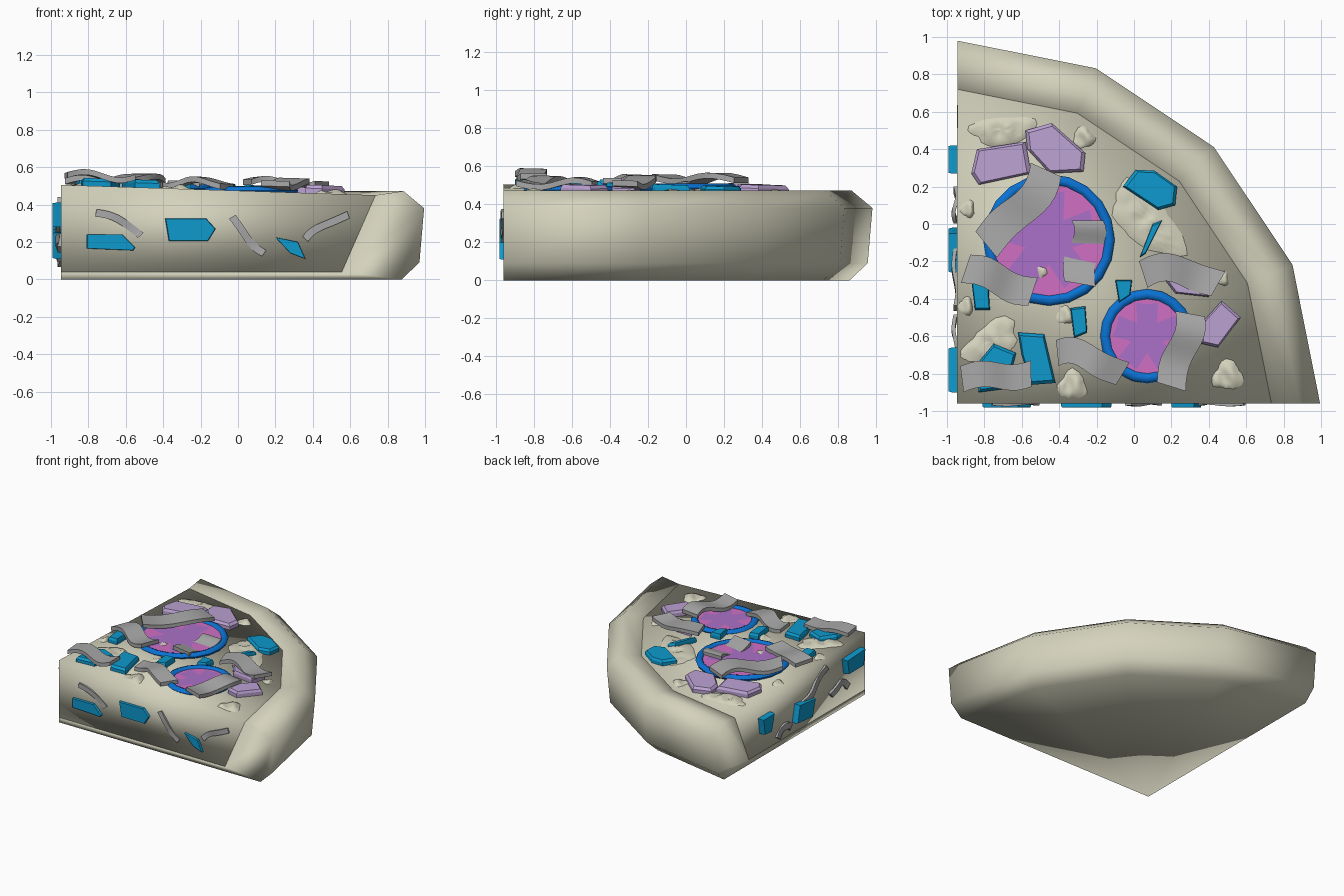
import bpy, bmesh, math, random
from mathutils import Vector

if "Cube" in bpy.data.objects:
    bpy.data.objects.remove(bpy.data.objects["Cube"])
random.seed(4)
TX, TY = -0.945, -0.96           # tip corner of the wedge


def mat(name, c):
    m = bpy.data.materials.new(name)
    m.diffuse_color = (*c, 1)
    m.use_nodes = True
    m.node_tree.nodes["Principled BSDF"].inputs["Base Color"].default_value = m.diffuse_color
    return m


CREAM = mat("cream dough", (0.66, 0.65, 0.51))
CYAN = mat("cyan", (0.004, 0.32, 0.61))
BLUE = mat("blue", (0.003, 0.17, 0.66))
PINK = mat("pink", (0.64, 0.16, 0.55))
PURPLE = mat("purple", (0.41, 0.16, 0.58))
LAVENDER = mat("lavender", (0.50, 0.36, 0.65))
GREY = mat("grey", (0.39, 0.39, 0.39))


def finish(name, bm, mats, smooth=None):
    bmesh.ops.remove_doubles(bm, verts=bm.verts, dist=1e-5)
    bmesh.ops.recalc_face_normals(bm, faces=bm.faces)
    me = bpy.data.meshes.new(name)
    bm.to_mesh(me)
    bm.free()
    for m in mats:
        me.materials.append(m)
    ob = bpy.data.objects.new(name, me)
    bpy.context.collection.objects.link(ob)
    if smooth == "all":
        me.shade_smooth()
    elif smooth:
        bpy.context.view_layer.objects.active = ob
        ob.select_set(True)
        bpy.ops.object.shade_smooth_by_angle(angle=math.radians(smooth))
        ob.select_set(False)
    return ob


def ztop(x, y):
    return 0.505 - 0.055 * min(math.hypot(x - TX, y - TY), 1.68) / 1.68


# maps from (u, v, height) to the top, front and left faces
def on_top(u, v, h): return (u, v, ztop(u, v) + h)
def on_front(u, v, h): return (u, TY - h, v)
def on_left(u, v, h): return (TX - h, u, v)


# wedge sweep of an (r, z) profile through a quarter turn, four segments
def wedge(name, prof):
    bm = bmesh.new()
    cols = []
    for k in range(5):
        a = k * math.pi / 8
        cols.append([bm.verts.new((TX + r * math.cos(a), TY + r * math.sin(a), z)) for r, z in prof])
    n = len(prof)
    for k in range(4):
        for i in range(n):
            j = (i + 1) % n
            if prof[i][0] + prof[j][0] > 0:
                bm.faces.new((cols[k][i], cols[k][j], cols[k + 1][j], cols[k + 1][i]))
    bm.faces.new(cols[0])
    bm.faces.new(cols[4][::-1])
    bmesh.ops.dissolve_degenerate(bm, edges=bm.edges, dist=1e-5)
    return finish(name, bm, [CREAM], "all")


wedge("crust_and_base", [(0, 0), (1.82, 0), (1.915, 0.09), (1.94, 0.38), (1.83, 0.472),
                         (1.68, 0.45), (1.5, 0.04), (0, 0.04)])
wedge("filling", [(0, 0.04), (1.5, 0.04), (1.68, 0.45), (0, 0.505)])


# chopped piece: prism with a slightly smaller top
def chunk(name, pts, m, h, place=on_top, taper=0.88):
    bm = bmesh.new()
    cx = sum(p[0] for p in pts) / len(pts)
    cy = sum(p[1] for p in pts) / len(pts)
    lo = [bm.verts.new(place(u, v, -0.01)) for u, v in pts]
    mid = [bm.verts.new(place(u, v, h * 0.6)) for u, v in pts]
    hi = [bm.verts.new(place(cx + (u - cx) * taper, cy + (v - cy) * taper, h)) for u, v in pts]
    n = len(pts)
    for a, b in ((lo, mid), (mid, hi)):
        for i in range(n):
            j = (i + 1) % n
            bm.faces.new((a[i], a[j], b[j], b[i]))
    bm.faces.new(lo[::-1])
    bm.faces.new(hi)
    finish(name, bm, [m])


for i, p in enumerate([
    [(-.06, .2), (.01, .29), (.11, .285), (.23, .2), (.22, .1), (.13, .075)],
    [(.03, -.18), (.1, 0), (.15, .02), (.06, -.16)],
    [(-.1, -.3), (-.01, -.3), (-.02, -.38), (-.08, -.42)],
    [(-.34, -.45), (-.26, -.44), (-.25, -.58), (-.32, -.61)],
    [(-.87, -.3), (-.78, -.3), (-.77, -.46), (-.85, -.46)],
    [(-.62, -.58), (-.48, -.59), (-.42, -.85), (-.55, -.86), (-.6, -.7)],
    [(-.75, -.64), (-.63, -.69), (-.68, -.88), (-.83, -.9), (-.84, -.75)],
]):
    chunk(f"cyan_chunk_{i}", p, CYAN, 0.042)
for i, p in enumerate([
    [(-.84, .4), (-.58, .44), (-.55, .27), (-.83, .21), (-.87, .27)],
    [(-.58, .5), (-.44, .54), (-.26, .38), (-.27, .28), (-.45, .27), (-.57, .4)],
    [(.47, -.41), (.57, -.5), (.45, -.66), (.36, -.64), (.37, -.52)],
    [(.12, -.24), (.43, -.27), (.4, -.39), (.22, -.37)],
]):
    chunk(f"lavender_chunk_{i}", p, LAVENDER, 0.045)
for i, p in enumerate([
    [(-.81, .24), (-.62, .24), (-.55, .17), (-.56, .155), (-.81, .165)],
    [(-.39, .325), (-.17, .325), (-.12, .27), (-.16, .205), (-.37, .205)],
    [(.2, .225), (.32, .2), (.36, .11), (.28, .14)],
]):
    chunk(f"front_chip_{i}", p, CYAN, 0.02, on_front, 0.97)
for i, p in enumerate([
    [(.27, .33), (.42, .33), (.4, .2), (.31, .19)],
    [(-.26, .25), (-.05, .27), (-.02, .13), (-.22, .11)],
    [(-.9, .41), (-.66, .4), (-.68, .28), (-.88, .28)],
]):
    chunk(f"left_chip_{i}", p, CYAN, 0.048, on_left, 0.95)


# wavy ribbon along a three-point path
def strip(name, path, w, place=on_top, base=0.03, wave=0.02, t=0.03, phase=0.0):
    a, b, c = [Vector(p) for p in path]
    bm = bmesh.new()
    rows, n = [], 10
    ctl = 2 * b - (a + c) / 2
    for i in range(n + 1):
        s = i / n
        p = a * (1 - s) ** 2 + ctl * 2 * s * (1 - s) + c * s * s
        d = ((ctl - a) * (1 - s) + (c - ctl) * s).normalized()
        q = Vector((-d.y, d.x))
        p = p + q * w * 0.12 * math.sin(s * 6.28)
        h = base + wave * math.sin(s * 6.28 + phase)
        l, r = p + q * w / 2, p - q * w / 2
        rows.append([bm.verts.new(place(*v, hh)) for v, hh in
                     ((l, h), (r, h), (r, h + t), (l, h + t))])
    for u, v in zip(rows, rows[1:]):
        for i in range(4):
            j = (i + 1) % 4
            bm.faces.new((u[i], u[j], v[j], v[i]))
    bm.faces.new(rows[0][::-1])
    bm.faces.new(rows[-1])
    finish(name, bm, [GREY], 35)


for i, (p, w, b, ph) in enumerate([
    ([(-.47, .29), (-.6, .08), (-.79, -.11)], .18, .05, 0),
    ([(-.25, .02), (-.26, -.12), (-.29, -.32)], .17, .005, 1),
    ([(-.9, -.24), (-.72, -.3), (-.54, -.36)], .16, .025, 0),
    ([(.05, -.27), (.25, -.25), (.45, -.32)], .15, .04, 0),
    ([(.3, -.48), (.26, -.66), (.2, -.87)], .16, .03, 0),
    ([(-.41, -.69), (-.25, -.71), (-.06, -.8)], .14, .02, 4),
    ([(-.92, -.83), (-.73, -.81), (-.55, -.8)], .14, .04, 0),
]):
    strip(f"grey_strip_{i}", p, w, base=b, phase=ph)
for i, p in enumerate([[(-.76, .355), (-.62, .31), (-.52, .235)],
                       [(-.03, .335), (.05, .22), (.14, .14)],
                       [(.59, .345), (.45, .285), (.36, .215)]]):
    strip(f"front_strip_{i}", p, .04, on_front, base=-.005, wave=.005, t=.015)
for i, p in enumerate([[(.02, .11), (.1, .14), (.18, .08)],
                       [(-.14, .24), (-.3, .32), (-.45, .42)],
                       [(-.5, .17), (-.62, .22), (-.72, .16)]]):
    strip(f"left_strip_{i}", p, .05, on_left, base=0, wave=.01, t=.02)


# round slices: blue rim, pink disc with a purple star
def slice_(name, cx, cy, R, z):
    n, m, tube = 20, 8, 0.028
    rm = R - tube
    bm = bmesh.new()
    g = []
    for k in range(n):
        a = 2 * math.pi * k / n
        g.append([bm.verts.new((cx + (rm + tube * math.cos(b)) * math.cos(a),
                                cy + (rm + tube * math.cos(b)) * math.sin(a),
                                z + 0.8 * tube * math.sin(b)))
                  for b in [2 * math.pi * i / m for i in range(m)]])
    for k in range(n):
        for i in range(m):
            j, l = (i + 1) % m, (k + 1) % n
            bm.faces.new((g[k][i], g[k][j], g[l][j], g[l][i]))
    finish(name + "_rim", bm, [BLUE], 50)
    bm = bmesh.new()
    star = (.84, .76, .84, .4)
    rings = []
    for f in (lambda k: star[k % 4], lambda k: 1.0):
        rings.append([bm.verts.new((cx + rm * f(k) * math.cos(6.28318 * k / n),
                                    cy + rm * f(k) * math.sin(6.28318 * k / n), z + .006)) for k in range(n)])
    c = bm.verts.new((cx, cy, z + .006))
    for k in range(n):
        l = (k + 1) % n
        bm.faces.new((c, rings[0][k], rings[0][l])).material_index = 1
        bm.faces.new((rings[0][k], rings[1][k], rings[1][l], rings[0][l]))
    finish(name + "_disc", bm, [PINK, PURPLE])


slice_("large_slice", -.455, -.085, .352, .486)
slice_("small_slice", .07, -.6, .252, .474)


# bumpy melted lumps: rippled low domes with ragged outlines
def lump(name, x, y, rx, ry, ang, place=on_top):
    bm = bmesh.new()
    n, rings = 24, 6
    rag = [1 + .14 * math.sin(3 * k * 6.283 / n + x * 9) + random.uniform(-.07, .07) for k in range(n)]
    rows = []
    for r in range(rings + 1):
        row = []
        for k in range(n):
            s, a = r / rings, 2 * math.pi * k / n
            u, v = rx * s * rag[k] * math.cos(a), ry * s * rag[k] * math.sin(a)
            h = (1 - s ** 4) * (.018 + .011 * math.sin(u * 60) * math.cos(v * 25)) - .003
            row.append(bm.verts.new(place(x + u * math.cos(ang) - v * math.sin(ang),
                                          y + u * math.sin(ang) + v * math.cos(ang), h)))
        rows.append(row)
    for p, q in zip(rows, rows[1:]):
        for k in range(n):
            bm.faces.new((p[k], q[k], q[(k + 1) % n], p[(k + 1) % n]))
    bmesh.ops.dissolve_degenerate(bm, edges=bm.edges, dist=1e-5)
    finish(name, bm, [CREAM], "all")


for i, a in enumerate([(-.7, .5, .19, .08, .1), (-.27, .46, .06, .06, .5), (.07, .02, .26, .13, -.85),
                       (-.76, -.63, .17, .1, .6), (-.33, -.86, .08, .08, 0), (.5, -.81, .085, .08, .4),
                       (-.89, .08, .04, .045, 0), (-.9, -.44, .04, .05, 0), (-.51, -.26, .06, .05, .3),
                       (-.37, -.49, .05, .05, 0), (.47, -.29, .04, .04, 0)]):
    lump(f"melted_lump_{i}", *a)
